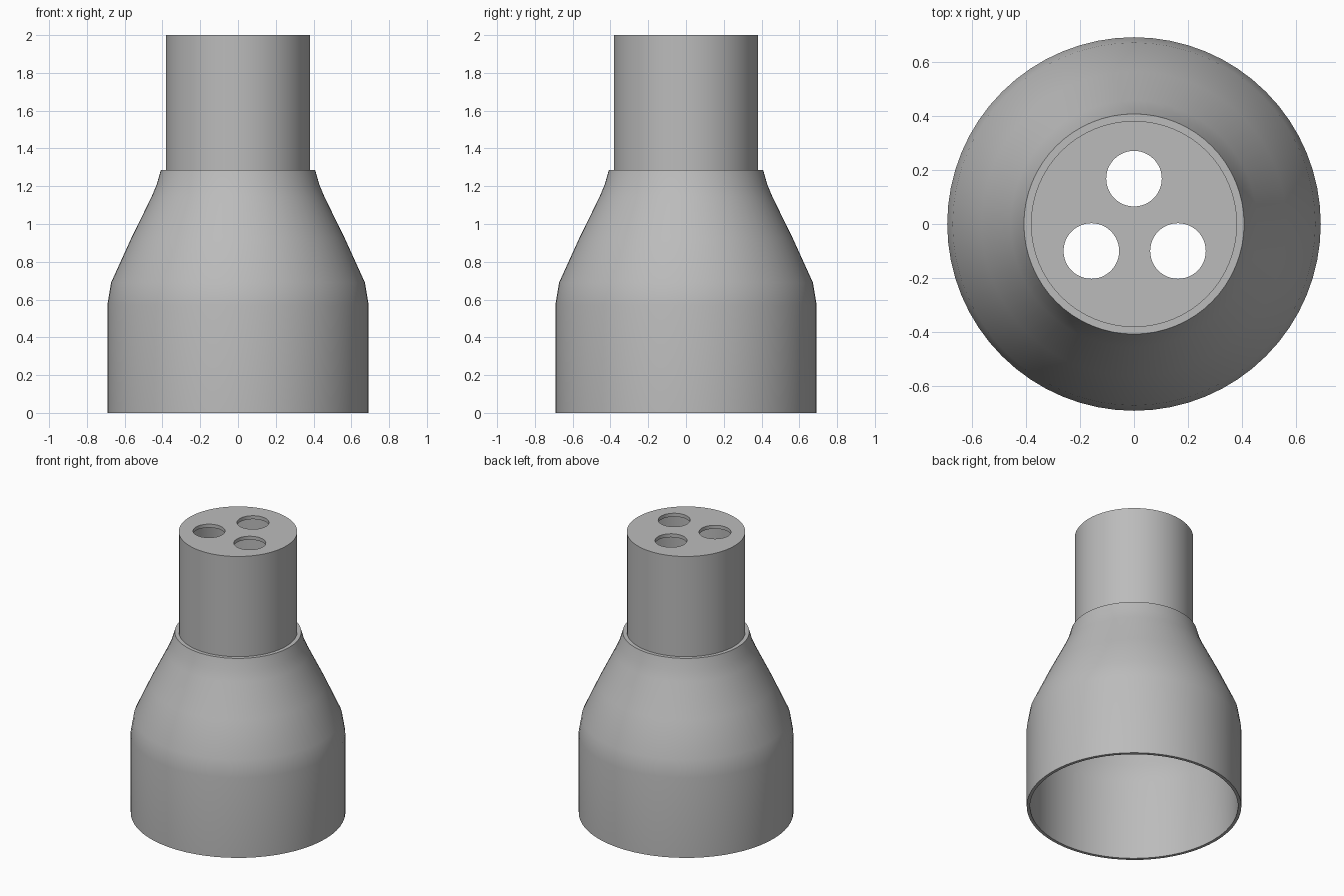
import bpy, bmesh, math

if "Cube" in bpy.data.objects:
    bpy.data.objects.remove(bpy.data.objects["Cube"])

SEGMENTS = 64

grey = bpy.data.materials.new("plain_grey")
grey.diffuse_color = (0.5, 0.5, 0.5, 1)
grey.use_nodes = True
grey.node_tree.nodes["Principled BSDF"].inputs["Base Color"].default_value = grey.diffuse_color


def new_object(name, bm):
    bmesh.ops.recalc_face_normals(bm, faces=bm.faces)
    mesh = bpy.data.meshes.new(name)
    bm.to_mesh(mesh)
    bm.free()
    mesh.materials.append(grey)
    obj = bpy.data.objects.new(name, mesh)
    bpy.context.collection.objects.link(obj)
    return obj


def lathe(name, profile):
    """Revolve (radius, height) points about z; points on the axis are welded."""
    bm = bmesh.new()
    verts = [bm.verts.new((r, 0, z)) for r, z in profile]
    edges = [bm.edges.new(pair) for pair in zip(verts, verts[1:])]
    bmesh.ops.spin(bm, geom=verts + edges, cent=(0, 0, 0), axis=(0, 0, 1),
                   angle=2 * math.pi, steps=SEGMENTS, use_merge=True)
    bmesh.ops.remove_doubles(bm, verts=bm.verts, dist=0.0001)
    return new_object(name, bm)


# Thin hollow body: skirt, tapering shoulder, neck lip, tube and end plate
outer = [(0.692, 0), (0.692, 0.57), (0.672, 0.69), (0.565, 0.925),
         (0.457, 1.145), (0.43, 1.21), (0.408, 1.287),
         (0.382, 1.287), (0.382, 2.0), (0, 2.0)]
inner = [(0, 1.975), (0.36, 1.975), (0.36, 1.287), (0.388, 1.265),
         (0.41, 1.2), (0.437, 1.137), (0.545, 0.917),
         (0.651, 0.685), (0.671, 0.57), (0.671, 0), (0.692, 0)]
body = lathe("nozzle_body", outer + inner)

# Three round holes through the end plate
bm = bmesh.new()
for x, y in [(0, 0.168), (-0.158, -0.1), (0.163, -0.1)]:
    made = bmesh.ops.create_cone(bm, cap_ends=True, segments=48, radius1=0.103,
                                 radius2=0.103, depth=0.2)
    bmesh.ops.translate(bm, verts=made["verts"], vec=(x, y, 1.99))
cutter = new_object("hole_cutter", bm)
cutter.hide_render = True

cut = body.modifiers.new("holes", "BOOLEAN")
cut.operation = "DIFFERENCE"
cut.solver = "EXACT"
cut.object = cutter
bpy.context.view_layer.objects.active = body
body.select_set(True)
bpy.ops.object.modifier_apply(modifier=cut.name)
bpy.data.objects.remove(cutter)

bpy.ops.object.shade_smooth_by_angle(angle=math.radians(35))
